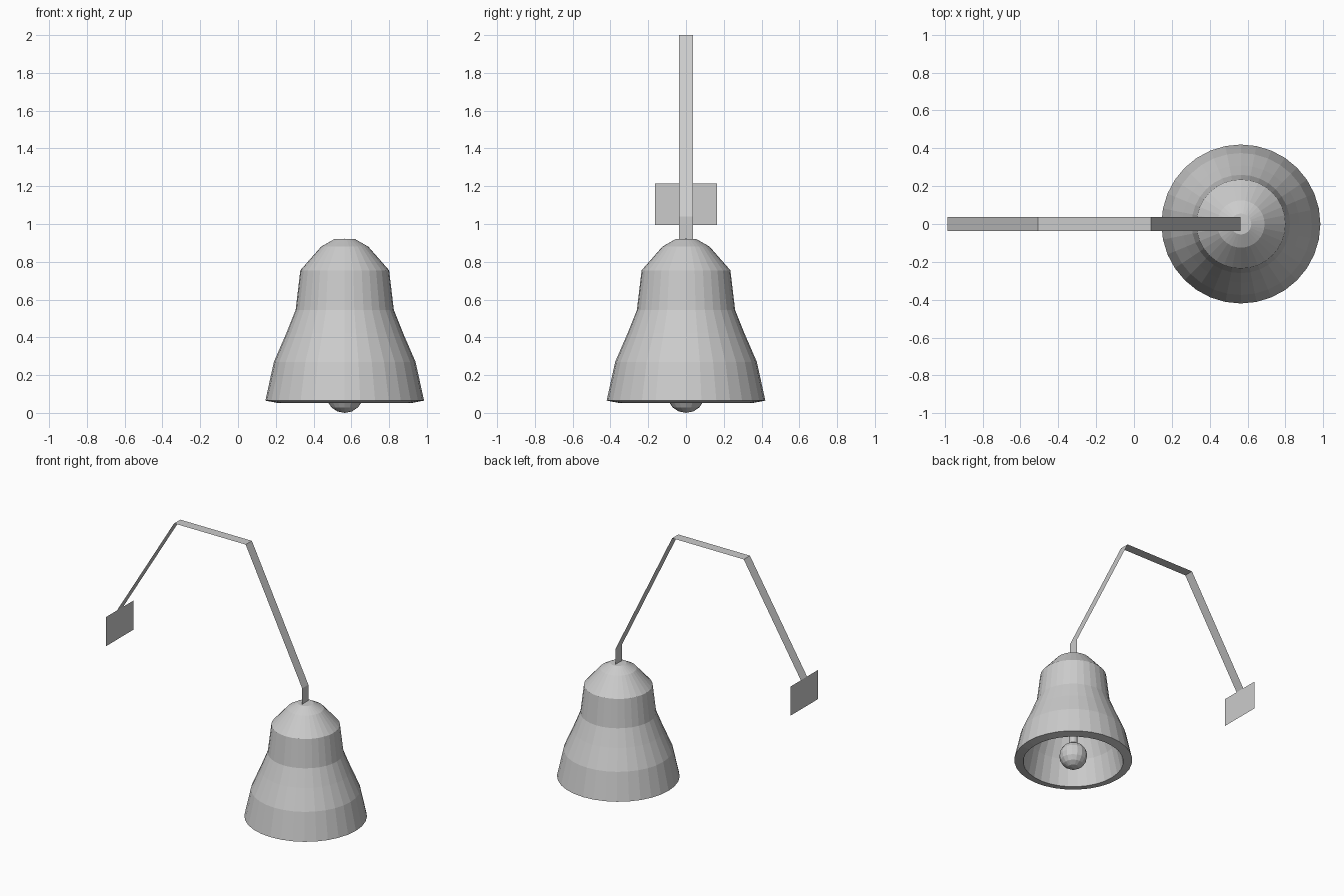
import bpy, bmesh, math

if "Cube" in bpy.data.objects:
    bpy.data.objects.remove(bpy.data.objects["Cube"])

BELL_X = 0.565


def make_object(name, bm, recalc=True):
    if recalc:
        bmesh.ops.recalc_face_normals(bm, faces=bm.faces)
    mesh = bpy.data.meshes.new(name)
    bm.to_mesh(mesh)
    bm.free()
    obj = bpy.data.objects.new(name, mesh)
    bpy.context.collection.objects.link(obj)
    return obj


def lathe(name, profile, x, steps):
    """Revolve an (r, z) profile about a vertical axis at x."""
    bm = bmesh.new()
    verts = [bm.verts.new((x + r, 0, z)) for r, z in profile]
    edges = [bm.edges.new(pair) for pair in zip(verts, verts[1:])]
    bmesh.ops.spin(bm, geom=verts + edges, cent=(x, 0, 0), axis=(0, 0, 1),
                   angle=math.tau, steps=steps)
    bmesh.ops.remove_doubles(bm, verts=bm.verts, dist=0.0005)
    return make_object(name, bm)


def ribbon(name, path, y0, y1):
    """Extrude an (x, z) path across y as a flat strip."""
    bm = bmesh.new()
    rows = [[bm.verts.new((x, y, z)) for y in (y0, y1)] for x, z in path]
    for a, b in zip(rows, rows[1:]):
        bm.faces.new((a[0], a[1], b[1], b[0]))
    return make_object(name, bm, recalc=False)


# Hollow bell: outer skin, rim, inner skin
lathe("bell", [
    (0, 0.922), (0.055, 0.92), (0.125, 0.88), (0.235, 0.755), (0.26, 0.545),
    (0.31, 0.42), (0.375, 0.27), (0.42, 0.065),
    (0.357, 0.053), (0.315, 0.25), (0.255, 0.395), (0.2, 0.53),
    (0.177, 0.73), (0.09, 0.83), (0, 0.86)], BELL_X, 32)

# Clapper rod and ball
lathe("clapper_rod", [(0, 0.87), (0.03, 0.87), (0.03, 0.15), (0, 0.15)], BELL_X, 16)
bm = bmesh.new()
bmesh.ops.create_uvsphere(bm, u_segments=16, v_segments=8, radius=0.1)
ball = make_object("clapper_ball", bm)
ball.location = (BELL_X, 0, 0.1)

# Bent hanging strap
ribbon("strap", [(-0.985, 1.215), (-0.508, 2.0), (0.09, 2.0),
                 (0.562, 1.04), (0.562, 0.9)], -0.037, 0.037)

# Pull plate at the strap's free end
ribbon("pull_plate", [(-0.985, 0.995), (-0.985, 1.215)], -0.165, 0.163)
